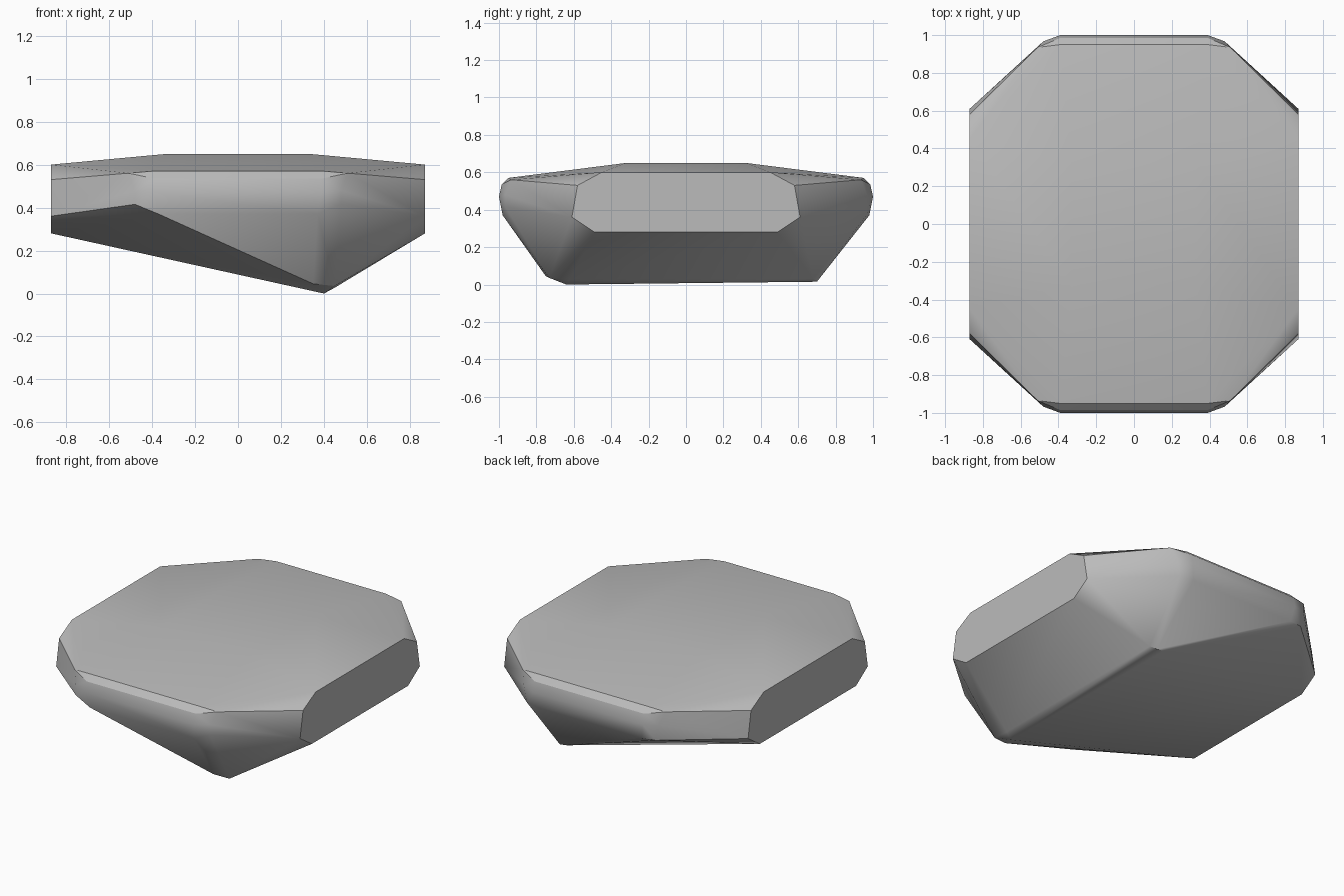
import bpy, bmesh, math

cube = bpy.data.objects.get("Cube")
if cube:
    bpy.data.objects.remove(cube)

stone_grey = bpy.data.materials.new("stone grey")
stone_grey.use_nodes = True
colour = (0.5, 0.5, 0.5, 1)
stone_grey.diffuse_color = colour
stone_grey.node_tree.nodes["Principled BSDF"].inputs["Base Color"].default_value = colour

# Corner points of one quarter, mirrored to all four
quarter = [
    (0.33, 0.32, 0.65),                                           # crown
    (0.87, 0.45, 0.60), (0.87, 0.58, 0.53),                       # end cap
    (0.87, 0.61, 0.36), (0.87, 0.49, 0.28),
    (0.39, 0.95, 0.57), (0.51, 0.935, 0.56),                      # top rim
    (0.39, 0.985, 0.535), (0.39, 1.0, 0.47), (0.48, 0.967, 0.48), # rounded side
    (0.37, 0.98, 0.37),
]
points = [(sx * x, sy * y, z) for x, y, z in quarter for sx in (-1, 1) for sy in (-1, 1)]

# Lower shoulders: the front pair sits a little higher
for s in (-1, 1):
    points += [(s * 0.48, -0.967, 0.415), (s * 0.46, 0.966, 0.375)]

# Off-centre keel
points += [(0.35, -0.75, 0.045), (0.45, -0.73, 0.035), (0.40, -0.64, 0.0),
           (0.45, -0.62, 0.027), (0.36, 0.70, 0.022), (0.41, 0.70, 0.015),
           (0.45, 0.68, 0.03)]

# Wrap the points in one convex skin
mesh = bpy.data.meshes.new("stone_body")
bm = bmesh.new()
for p in points:
    bm.verts.new(p)
hull = bmesh.ops.convex_hull(bm, input=bm.verts)
loose = {g for g in hull["geom_interior"] + hull["geom_unused"] if isinstance(g, bmesh.types.BMVert)}
bmesh.ops.delete(bm, geom=list(loose), context="VERTS")
bmesh.ops.dissolve_limit(bm, angle_limit=math.radians(1), verts=bm.verts, edges=bm.edges)
bmesh.ops.recalc_face_normals(bm, faces=bm.faces)
bm.to_mesh(mesh)
bm.free()
mesh.materials.append(stone_grey)

body = bpy.data.objects.new("stone_body", mesh)
bpy.context.collection.objects.link(body)
bpy.context.view_layer.objects.active = body
body.select_set(True)
bpy.ops.object.shade_smooth_by_angle(angle=math.radians(30))
